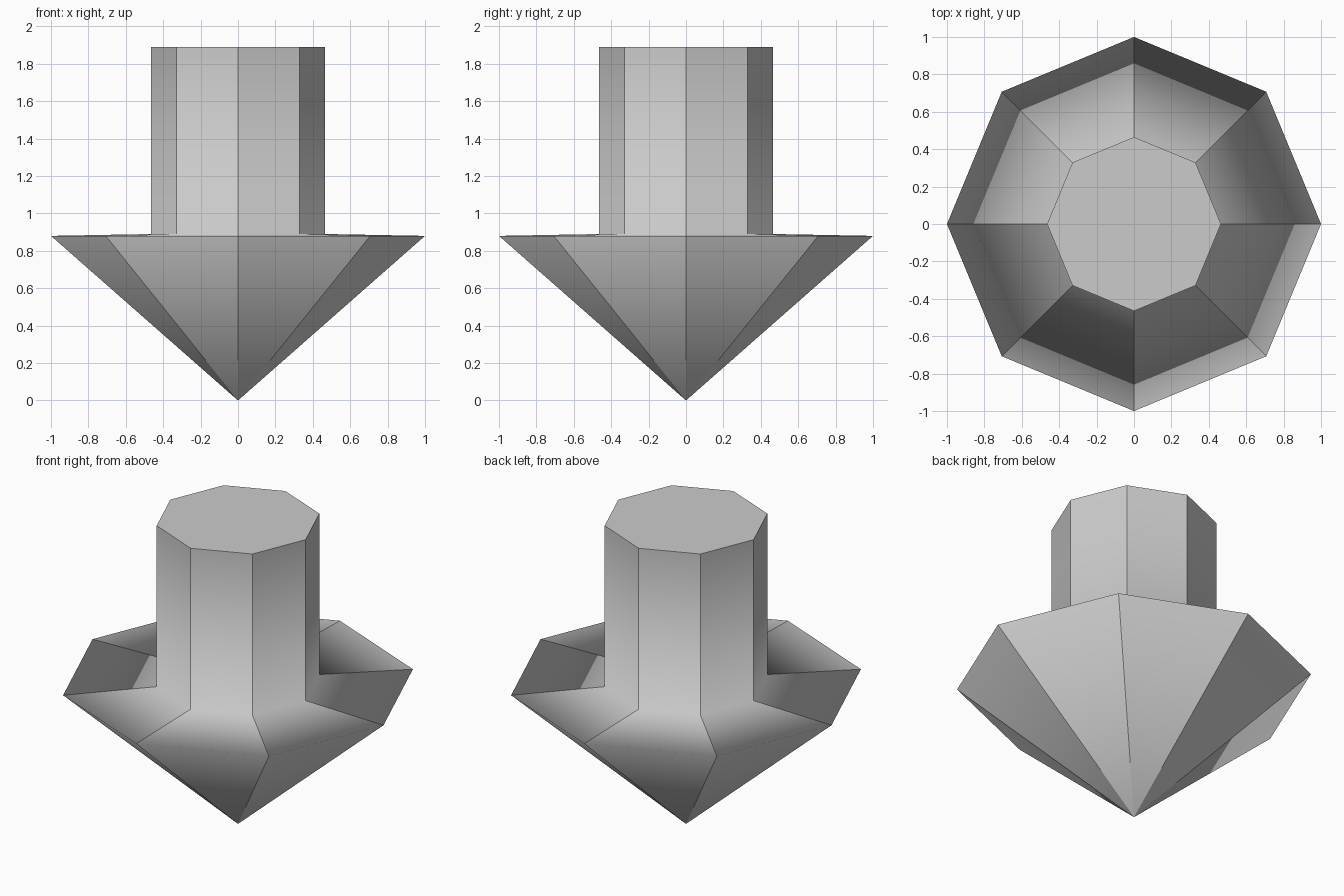
import bpy
import bmesh
from math import cos, sin, tau

cube = bpy.data.objects.get("Cube")
if cube:
    bpy.data.objects.remove(cube, do_unlink=True)

SIDES = 8

# Single plain grey
grey = bpy.data.materials.new("light_grey")
grey.use_nodes = True
colour = (0.6, 0.6, 0.6, 1)
grey.diffuse_color = colour
grey.node_tree.nodes["Principled BSDF"].inputs["Base Color"].default_value = colour

# Downward arrow: pointed head, near-flat shoulder, straight shaft
bm = bmesh.new()
tip = bm.verts.new((0, 0, 0))


def ring(radius, z):
    return [bm.verts.new((radius * cos(tau * i / SIDES), radius * sin(tau * i / SIDES), z))
            for i in range(SIDES)]


rings = [ring(1, 0.88), ring(0.465, 0.89), ring(0.465, 1.89)]
for i in range(SIDES):
    j = (i + 1) % SIDES
    bm.faces.new((tip, rings[0][j], rings[0][i]))
    for low, high in zip(rings, rings[1:]):
        bm.faces.new((low[i], low[j], high[j], high[i]))
cap = bm.faces.new(rings[-1])

# Each side is smooth along its length; side edges and cap rim stay sharp
for face in bm.faces:
    face.smooth = face is not cap
for edge in bm.edges:
    a, b = edge.verts
    edge.smooth = abs(a.co.z - b.co.z) < 0.001 and edge not in cap.edges[:]

mesh = bpy.data.meshes.new("arrow")
bm.to_mesh(mesh)
bm.free()
mesh.materials.append(grey)
arrow = bpy.data.objects.new("arrow", mesh)
bpy.context.collection.objects.link(arrow)

# Larger faces dominate the smoothed normals
weighted = arrow.modifiers.new("weighted_normals", 'WEIGHTED_NORMAL')
weighted.mode = 'FACE_AREA'
weighted.keep_sharp = True
